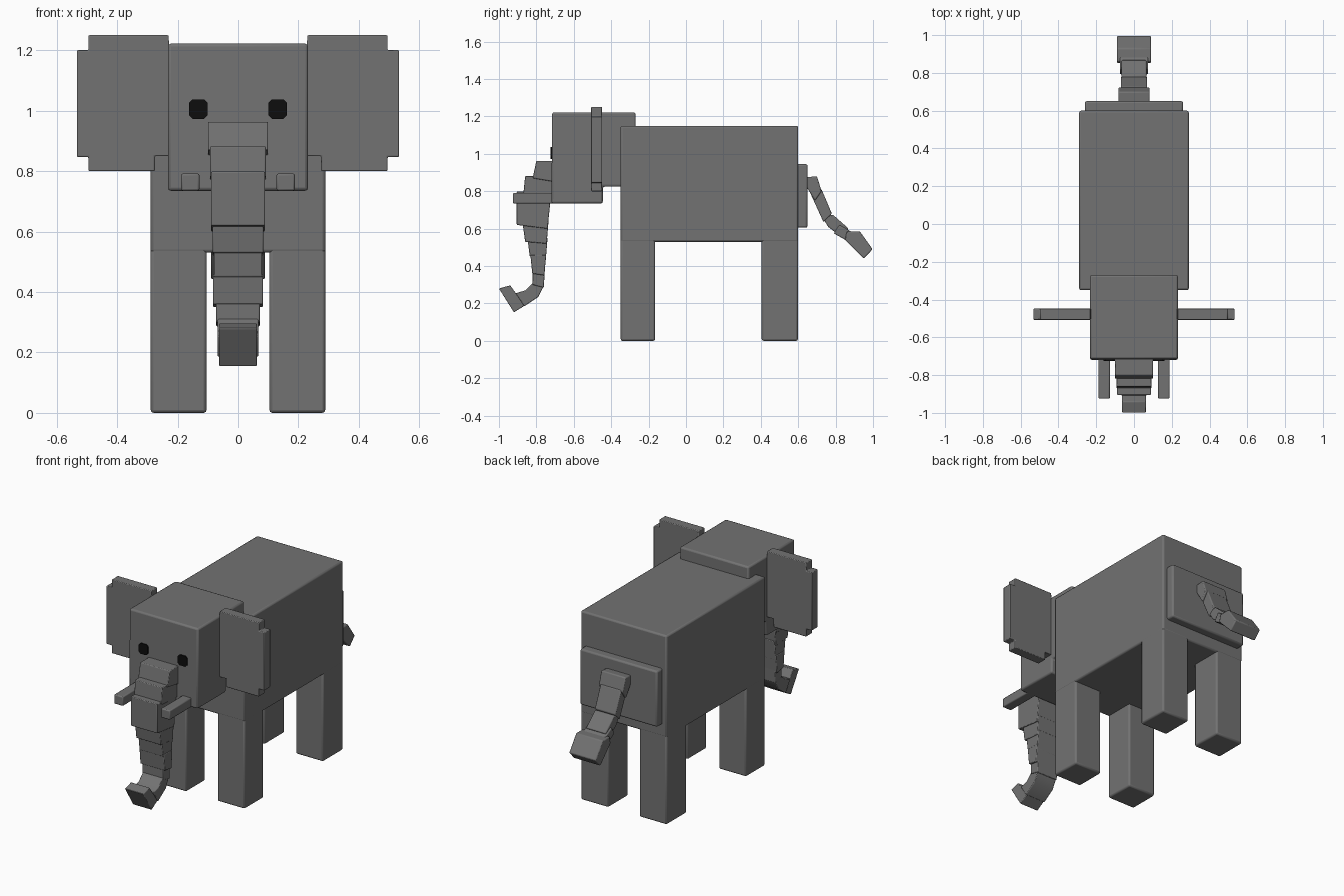
import bpy, bmesh, math

if "Cube" in bpy.data.objects:
    bpy.data.objects.remove(bpy.data.objects["Cube"])


def material(name, col):
    m = bpy.data.materials.new(name)
    m.diffuse_color = (*col, 1)
    m.use_nodes = True
    m.node_tree.nodes["Principled BSDF"].inputs["Base Color"].default_value = m.diffuse_color
    return m


GREY = material("elephant grey", (0.17, 0.17, 0.17))
BLACK = material("eye black", (0.004, 0.004, 0.004))


def prism(name, pts, lo, hi, axis='x', mat=GREY, bevel=0.01):
    """Extrude a (y,z) outline along x, or an (x,z) outline along y."""
    def co(p, d):
        return (d, p[0], p[1]) if axis == 'x' else (p[0], d, p[1])
    bm = bmesh.new()
    a = [bm.verts.new(co(p, lo)) for p in pts]
    b = [bm.verts.new(co(p, hi)) for p in pts]
    bm.faces.new(a)
    bm.faces.new(b[::-1])
    for i in range(len(pts)):
        j = (i + 1) % len(pts)
        bm.faces.new((a[i], b[i], b[j], a[j]))
    bmesh.ops.recalc_face_normals(bm, faces=bm.faces)
    me = bpy.data.meshes.new(name)
    bm.to_mesh(me)
    bm.free()
    ob = bpy.data.objects.new(name, me)
    bpy.context.collection.objects.link(ob)
    me.materials.append(mat)
    if bevel:
        mod = ob.modifiers.new("soft edges", 'BEVEL')
        mod.width = bevel
        mod.segments = 2
    bpy.context.view_layer.objects.active = ob
    bpy.ops.object.select_all(action='DESELECT')
    ob.select_set(True)
    bpy.ops.object.shade_smooth_by_angle(angle=math.radians(40))
    return ob


def box(name, x0, x1, y0, y1, z0, z1, **kw):
    return prism(name, [(y0, z0), (y1, z0), (y1, z1), (y0, z1)], x0, x1, **kw)


# Body and rump plate
box("body", -.29, .29, -.35, .60, .53, 1.15)
box("rump", -.26, .26, .58, .65, .605, .945)

# Head with lower jaw
prism("head", [(-.72, .735), (-.445, .735), (-.445, .825), (-.27, .825),
               (-.27, 1.222), (-.715, 1.222)], -.232, .232)

# Paired parts
for s, side in ((-1, "left"), (1, "right")):
    x0, x1 = sorted((s * .104, s * .289))
    box("front_leg_" + side, x0, x1, -.349, -.165, 0, .57)
    box("back_leg_" + side, x0, x1, .405, .599, 0, .57)

    ear = [(.21, .85), (.275, .85), (.275, .80), (.495, .80), (.495, .847),
           (.533, .847), (.533, 1.20), (.495, 1.20), (.495, 1.25), (.23, 1.25)]
    prism("ear_" + side, [(s * x, z) for x, z in ear], -.507, -.448,
          axis='y', bevel=.004)

    x0, x1 = sorted((s * .128, s * .188))
    box("tusk_" + side, x0, x1, -.925, -.70, .735, .792, bevel=.006)

    # Eye plate with clipped corners
    eye = [(.101, .984), (.112, .973), (.151, .973), (.162, .984),
           (.162, 1.026), (.151, 1.037), (.112, 1.037), (.101, 1.026)]
    prism("eye_" + side, [(s * x, z) for x, z in eye], -.724, -.715,
          axis='y', mat=BLACK, bevel=0)

# Trunk: stepped side outlines with half widths
trunk = [
    (.100, [(-.80, .963), (-.70, .963), (-.70, .85), (-.82, .87)]),
    (.092, [(-.86, .882), (-.70, .882), (-.70, .77), (-.87, .78)]),
    (.090, [(-.905, .798), (-.72, .798), (-.74, .60), (-.905, .62)]),
    (.084, [(-.875, .64), (-.735, .64), (-.745, .52), (-.86, .53)]),
    (.080, [(-.848, .55), (-.74, .55), (-.75, .43), (-.835, .45)]),
    (.083, [(-.832, .46), (-.748, .46), (-.757, .35), (-.822, .36)]),
    (.072, [(-.82, .38), (-.755, .38), (-.76, .285), (-.82, .30)]),
    (.068, [(-.91, .255), (-.86, .27), (-.815, .315), (-.762, .29),
            (-.79, .235), (-.865, .185)]),
    (.063, [(-1.0, .28), (-.94, .297), (-.91, .255), (-.86, .19), (-.92, .153)]),
]
for i, (w, pts) in enumerate(trunk):
    prism(f"trunk_segment_{i + 1}", pts, -w, w, bevel=.004)

# Tail: bent segments ending in a wider tuft
tail = [
    (.082, [(.64, .875), (.70, .88), (.725, .80), (.69, .75), (.64, .83)]),
    (.070, [(.66, .80), (.725, .81), (.78, .68), (.735, .635)]),
    (.066, [(.73, .66), (.785, .675), (.87, .60), (.83, .555), (.76, .61)]),
    (.075, [(.82, .62), (.90, .575), (.87, .53), (.79, .575)]),
    (.090, [(.86, .585), (.93, .585), (.998, .49), (.95, .44), (.85, .54)]),
]
for i, (w, pts) in enumerate(tail):
    prism(f"tail_segment_{i + 1}", pts, -w, w, bevel=.006)
